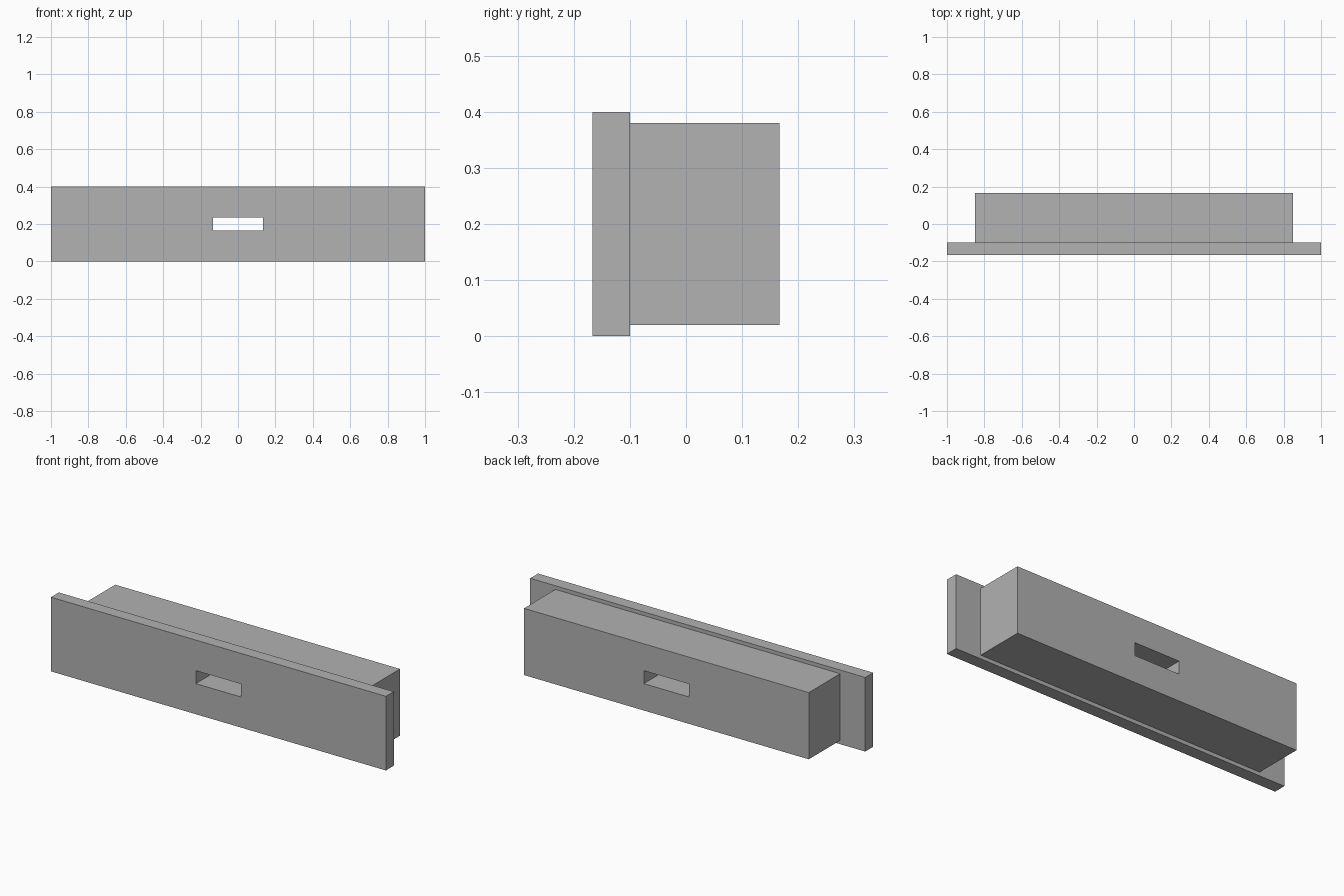
import bpy
import bmesh

cube = bpy.data.objects.get("Cube")
if cube:
    bpy.data.objects.remove(cube, do_unlink=True)

grey = bpy.data.materials.new("plain_grey")
grey.use_nodes = True
COLOUR = (0.445, 0.445, 0.445, 1)
grey.diffuse_color = COLOUR
grey.node_tree.nodes["Principled BSDF"].inputs["Base Color"].default_value = COLOUR

MID_Z = 0.2
SLOT = (0.135, 0.035)  # half width and half height of the through slot


def slotted_block(name, half_width, half_height, front, back):
    """Box with a rectangular slot running from front to back."""
    bm = bmesh.new()

    def ring(hw, hh, y):
        corners = ((-1, -1), (1, -1), (1, 1), (-1, 1))
        return [bm.verts.new((sx * hw, y, MID_Z + sz * hh)) for sx, sz in corners]

    # Outer front, outer back, slot back, slot front, joined in a closed loop
    rings = [ring(half_width, half_height, front), ring(half_width, half_height, back),
             ring(*SLOT, back), ring(*SLOT, front)]
    for a, b in zip(rings, rings[1:] + rings[:1]):
        for i in range(4):
            j = (i + 1) % 4
            bm.faces.new((a[i], a[j], b[j], b[i]))
    bmesh.ops.recalc_face_normals(bm, faces=bm.faces)

    mesh = bpy.data.meshes.new(name)
    bm.to_mesh(mesh)
    bm.free()
    mesh.materials.append(grey)
    obj = bpy.data.objects.new(name, mesh)
    bpy.context.collection.objects.link(obj)
    return obj


# Wide thin plate at the front, smaller deep body behind it
slotted_block("front_plate", 1.0, 0.2, -0.167, -0.1)
slotted_block("rear_body", 0.85, 0.18, -0.1, 0.167)
